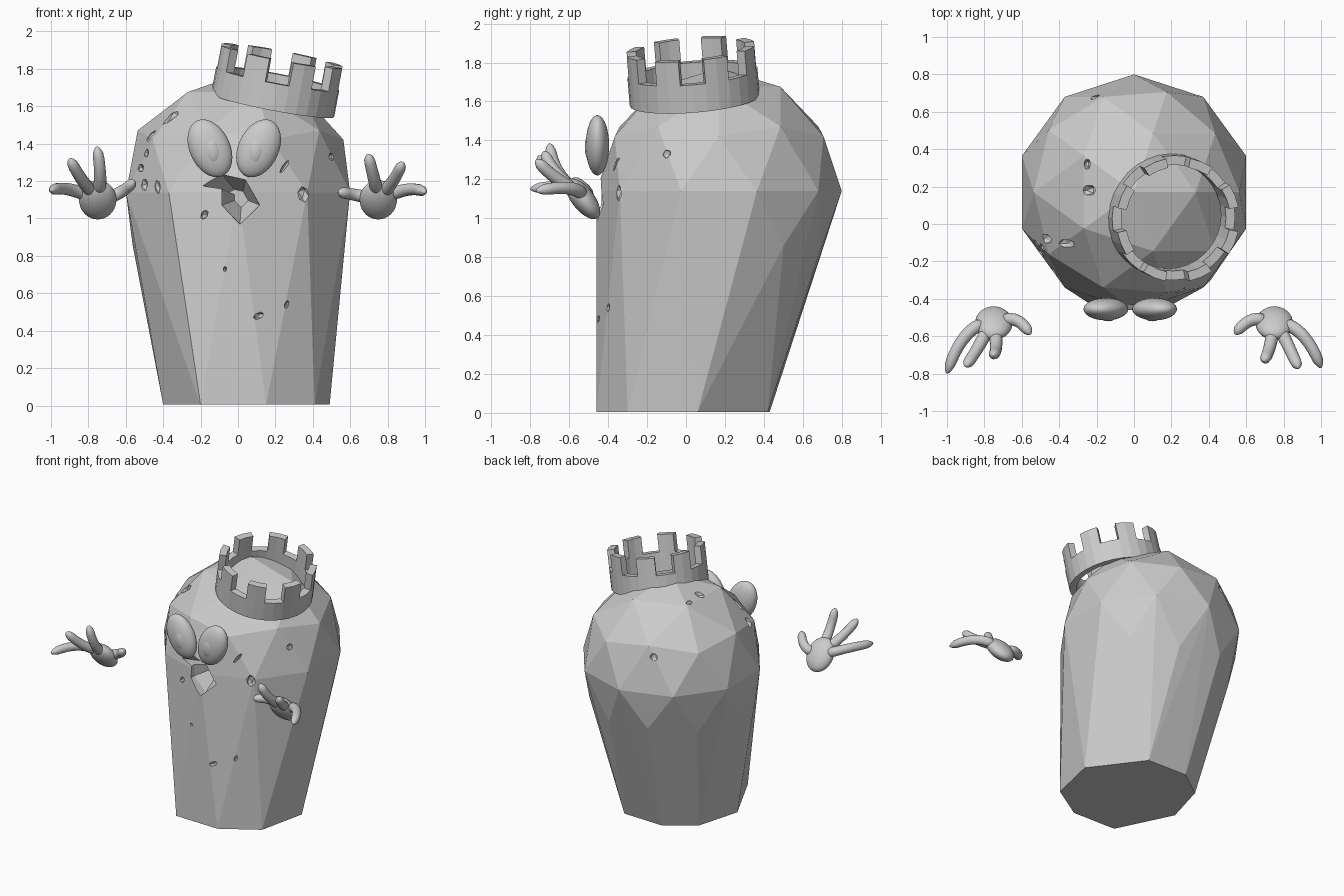
import bpy, bmesh, math, random
from math import sin, cos, radians, pi
from mathutils import Matrix, Vector
from mathutils.bvhtree import BVHTree

if "Cube" in bpy.data.objects:
    bpy.data.objects.remove(bpy.data.objects["Cube"])

random.seed(4)


def finish(bm, name, smooth=False):
    bmesh.ops.recalc_face_normals(bm, faces=bm.faces)
    me = bpy.data.meshes.new(name)
    bm.to_mesh(me)
    bm.free()
    for p in me.polygons:
        p.use_smooth = smooth
    ob = bpy.data.objects.new(name, me)
    bpy.context.collection.objects.link(ob)
    return ob


def ellipsoid(name, center, radii, rot=(0, 0, 0)):
    bm = bmesh.new()
    bmesh.ops.create_uvsphere(bm, u_segments=32, v_segments=20, radius=1)
    m = Matrix.Translation(center)
    for axis, a in zip('XYZ', rot):
        m = m @ Matrix.Rotation(radians(a), 4, axis)
    bmesh.ops.transform(bm, matrix=m @ Matrix.Diagonal((*radii, 1)), verts=bm.verts)
    return finish(bm, name, True)


# Body: faceted ball on top, hulled down to an uneven base polygon
bm = bmesh.new()
bmesh.ops.create_icosphere(bm, subdivisions=2, radius=0.63,
                           matrix=Matrix.Translation((0, 0.17, 1.14)))
pts = [v.co.copy() for v in bm.verts if v.co.z > 0.75]
bm.free()
base = [(-.20, -.45), (.15, -.46), (.41, -.30), (.49, .06),
        (.22, .42), (-.10, .43), (-.31, .28), (-.40, -.04)]
bm = bmesh.new()
for p in pts + [Vector((x, y, 0.005)) for x, y in base]:
    bm.verts.new(p)
hull = bmesh.ops.convex_hull(bm, input=bm.verts)
loose = {g for g in hull['geom_interior'] + hull['geom_unused']
         if isinstance(g, bmesh.types.BMVert)}
bmesh.ops.delete(bm, geom=list(loose), context='VERTS')
bmesh.ops.recalc_face_normals(bm, faces=bm.faces)
tree = BVHTree.FromBMesh(bm)
body = finish(bm, "body")

# Cutter: tapering mouth cavity
cut = bmesh.new()
mouth = [(-.21, 1.18), (-.09, 1.24), (.04, 1.21), (.12, 1.07),
         (.01, .965), (-.09, 1.07), (-.09, 1.16)]
rings = []
for y, s in ((-.52, 1.0), (-.40, .95), (-.27, .35)):
    rings.append([cut.verts.new((.02 + (x - .02) * s, y, 1.11 + (z - 1.11) * s))
                  for x, z in mouth])
n = len(mouth)
for a, b in zip(rings, rings[1:]):
    for i in range(n):
        cut.faces.new((a[i], a[(i + 1) % n], b[(i + 1) % n], b[i]))
cut.faces.new(rings[0])
cut.faces.new(rings[-1][::-1])

# Cutter: small chips (x, z, half width, half height, turn) seen from the front
chips = [(-.50, 1.18, .030, .035, 0), (-.52, 1.27, .025, .025, 20),
         (-.43, 1.17, .022, .045, -15), (-.47, 1.44, .05, .025, -35),
         (-.36, 1.54, .06, .025, -40), (-.49, 1.35, .02, .025, 0),
         (.35, 1.13, .035, .045, 0), (.25, 1.28, .012, .06, 35),
         (.50, 1.33, .02, .025, 0), (.11, .48, .035, .018, -25),
         (.26, .54, .012, .025, 20), (-.07, .73, .01, .015, 0),
         (-.18, 1.02, .02, .03, 30)]
spots = []
for x, z, w, h, turn in chips:
    hit = tree.ray_cast(Vector((x, -3, z)), Vector((0, 1, 0)))
    spots.append((hit[0], Matrix.Rotation(radians(turn), 4, 'Y'), (w, .03, h)))
for x, y, w, h in ((-.24, .18, .045, .03), (-.25, .32, .02, .03), (-.21, .68, .035, .02)):
    hit = tree.ray_cast(Vector((x, y, 5)), Vector((0, 0, -1)))
    spots.append((hit[0], Matrix.Identity(4), (w, h, .03)))
for loc, rot, size in spots:
    m = Matrix.Translation(loc) @ rot @ Matrix.Diagonal((*size, 1)) \
        @ Matrix.Rotation(random.uniform(0, pi), 4, 'Y')
    bmesh.ops.create_icosphere(cut, subdivisions=1, radius=1, matrix=m)
cutter = finish(cut, "chip_cutter")
cutter.hide_render = True

mod = body.modifiers.new("chips", 'BOOLEAN')
mod.operation = 'DIFFERENCE'
mod.solver = 'EXACT'
mod.object = cutter
bpy.context.view_layer.objects.active = body
body.select_set(True)
bpy.ops.object.modifier_apply(modifier=mod.name)
bpy.data.objects.remove(cutter)

# Crown: tilted battlement ring with eight merlons
SEG, R_OUT, R_IN = 32, .335, .285
bm = bmesh.new()


def ring_block(i, z0, z1):
    corners = []
    for z in (z0, z1):
        for r, k in ((R_IN, i), (R_OUT, i), (R_OUT, i + 1), (R_IN, i + 1)):
            a = 2 * pi * k / SEG
            corners.append(bm.verts.new((r * cos(a), r * sin(a), z)))
    for f in ((0, 1, 2, 3), (4, 5, 6, 7), (0, 1, 5, 4), (1, 2, 6, 5), (2, 3, 7, 6), (3, 0, 4, 7)):
        bm.faces.new([corners[j] for j in f])


for i in range(SEG):
    ring_block(i, 0, .145)
    if i % 4 in (1, 2):
        ring_block(i, .145, .27)
# weld the blocks and drop the hidden walls between them
bmesh.ops.remove_doubles(bm, verts=bm.verts, dist=1e-4)
seen = {}
for f in bm.faces:
    seen.setdefault(frozenset(v.index for v in f.verts), []).append(f)
bm.verts.index_update()
seen = {}
for f in bm.faces:
    seen.setdefault(frozenset(v.index for v in f.verts), []).append(f)
bmesh.ops.delete(bm, geom=[f for fs in seen.values() if len(fs) > 1 for f in fs],
                 context='FACES')
axis = Vector((.19, -.085, 1)).normalized()
tilt = Vector((0, 0, 1)).rotation_difference(axis).to_matrix().to_4x4()
bmesh.ops.transform(bm, matrix=Matrix.Translation((.185, .045, 1.605)) @ tilt, verts=bm.verts)
finish(bm, "crown")

# Eyes and pupils, leaning outward at the top
for side, s in (("left", -1), ("right", 1)):
    ellipsoid(side + "_eye", (-.02 + .13 * s, -.455, 1.375), (.108, .06, .163), (0, 25 * s, 0))
    ellipsoid(side + "_pupil", (-.02 + .118 * s, -.49, 1.365), (.046, .03, .076), (0, 10 * s, 0))


# Fingers: tapered tubes along a bent path
def finger(name, a, b, c):
    a, b, c = Vector(a), Vector(b), Vector(c)
    bm = bmesh.new()
    prev, steps, sides = None, 14, 14
    for i in range(steps + 1):
        t = (1 - cos(pi * i / steps)) / 2
        p = a * (1 - t) ** 2 + b * 2 * t * (1 - t) + c * t * t
        d = ((b - a) * (1 - t) + (c - b) * t).normalized()
        q = d.to_track_quat('Z', 'Y')
        r = max(.002, .034 * min(1, sin(pi * i / steps) * 1.5) * (1.05 - .2 * t))
        row = [bm.verts.new(p + q @ Vector((r * cos(2 * pi * k / sides),
                                            r * sin(2 * pi * k / sides), 0)))
               for k in range(sides)]
        if prev:
            for k in range(sides):
                j = (k + 1) % sides
                bm.faces.new((prev[k], prev[j], row[j], row[k]))
        else:
            bm.faces.new(row[::-1])
        prev = row
    bm.faces.new(prev)
    finish(bm, name, True)


# Floating hands: palm plus thumb and three fingers
roots = {"thumb": ((.70, -.52, 1.11), (.62, -.48, 1.13)),
         "inner_finger": ((.745, -.56, 1.14), (.725, -.69, 1.22)),
         "middle_finger": ((.78, -.56, 1.14), (.84, -.68, 1.20)),
         "outer_finger": ((.80, -.53, 1.12), (.93, -.57, 1.18))}
tips = {"right": [(.54, -.59, 1.14), (.695, -.73, 1.345), (.88, -.77, 1.30), (1.0, -.77, 1.14)],
        "left": [(.555, -.59, 1.20), (.755, -.70, 1.385), (.90, -.76, 1.32), (1.0, -.80, 1.15)]}
for side, s in (("left", -1), ("right", 1)):
    ellipsoid(side + "_palm", (.75 * s, -.53, 1.10), (.10, .058, .125), (38, 0, 0))
    for (part, (a, b)), c in zip(roots.items(), tips[side]):
        finger(f"{side}_{part}", *[(x * s, y, z) for x, y, z in (a, b, c)])
